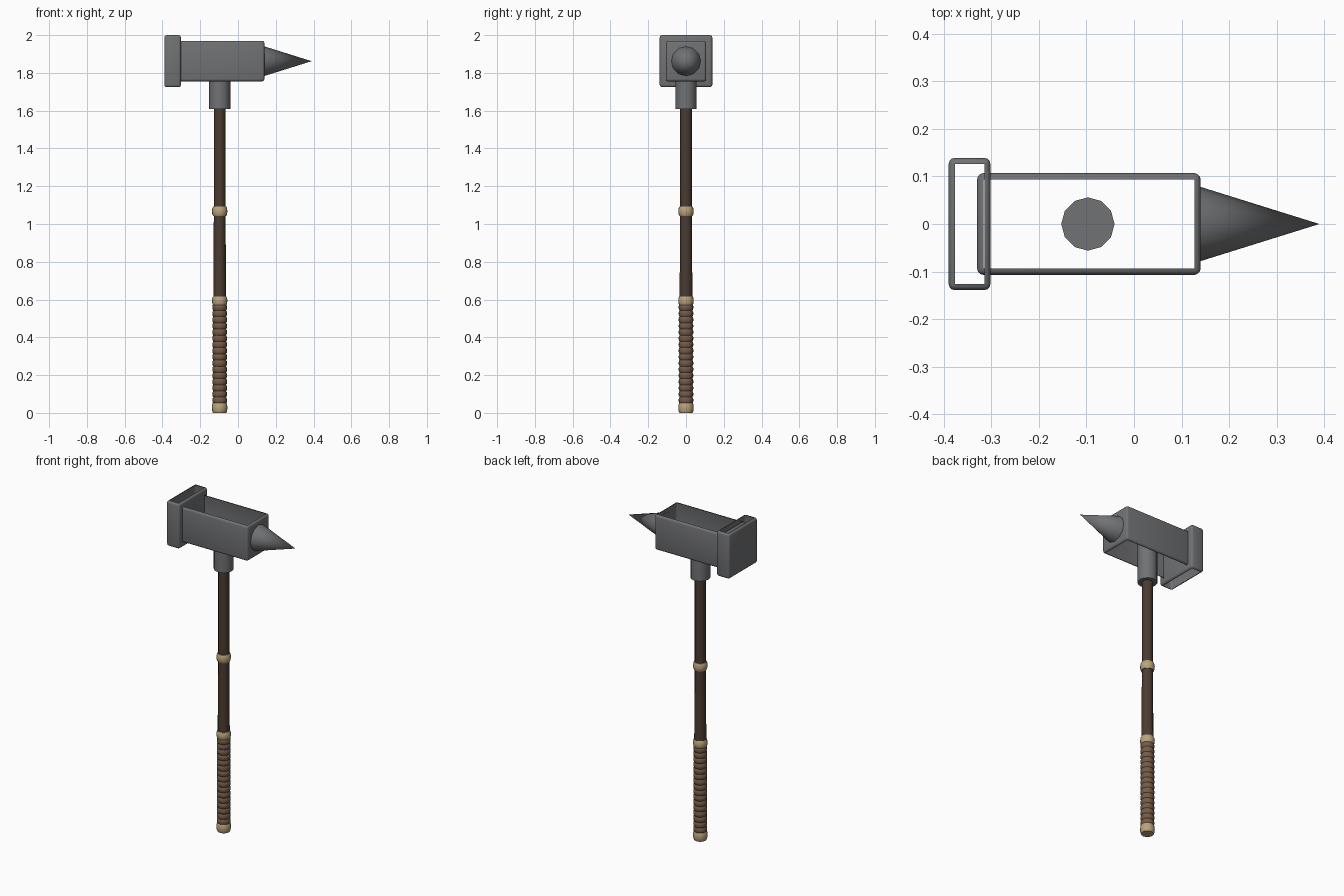
import bpy, bmesh, math
from mathutils import Matrix

cube = bpy.data.objects.get("Cube")
if cube:
    bpy.data.objects.remove(cube, do_unlink=True)

AXIS_X = -0.097   # handle centre line
HEAD_Z = 1.862    # hammer head centre height


def material(name, color):
    m = bpy.data.materials.new(name)
    m.use_nodes = True
    m.diffuse_color = (*color, 1)
    bsdf = m.node_tree.nodes["Principled BSDF"]
    bsdf.inputs["Base Color"].default_value = (*color, 1)
    bsdf.inputs["Roughness"].default_value = 0.6
    return m


steel = material("dark steel", (0.165, 0.168, 0.175))
wood = material("dark wood", (0.07, 0.045, 0.03))
leather = material("brown leather", (0.18, 0.105, 0.065))
brass = material("pale brass", (0.5, 0.37, 0.2))


def finish(bm, name, mat, angle=40):
    mesh = bpy.data.meshes.new(name)
    bm.to_mesh(mesh)
    bm.free()
    obj = bpy.data.objects.new(name, mesh)
    bpy.context.collection.objects.link(obj)
    mesh.materials.append(mat)
    bpy.ops.object.select_all(action="DESELECT")
    obj.select_set(True)
    bpy.context.view_layer.objects.active = obj
    bpy.ops.object.shade_smooth_by_angle(angle=math.radians(angle))
    return obj


def open_box(name, x0, x1, half_y, z0, z1, bevel=0.013):
    """Rounded box whose flat top and bottom are left open."""
    bm = bmesh.new()
    place = Matrix.Translation(((x0 + x1) / 2, 0, (z0 + z1) / 2))
    size = Matrix.Diagonal((x1 - x0, 2 * half_y, z1 - z0, 1))
    bmesh.ops.create_cube(bm, size=1, matrix=place @ size)
    bmesh.ops.bevel(bm, geom=bm.edges[:], offset=bevel, segments=3,
                    profile=0.5, affect="EDGES")
    bm.normal_update()
    flat = [f for f in bm.faces if abs(f.normal.z) > 0.99]
    bmesh.ops.delete(bm, geom=flat, context="FACES")
    return finish(bm, name, steel)


def lathe(name, profile, mat, sides=16, angle=40):
    """Capped solid of revolution about the handle from (radius, z) points."""
    bm = bmesh.new()
    rings = []
    for r, z in profile:
        turns = [2 * math.pi * i / sides for i in range(sides)]
        rings.append([bm.verts.new((AXIS_X + r * math.cos(a), r * math.sin(a), z))
                      for a in turns])
    for low, high in zip(rings, rings[1:]):
        for i in range(sides):
            j = (i + 1) % sides
            bm.faces.new((low[i], low[j], high[j], high[i]))
    bm.faces.new(rings[0][::-1])
    bm.faces.new(rings[-1])
    return finish(bm, name, mat, angle)


# Hammer head: body, striking plate, spike
open_box("head_body", -0.33, 0.14, 0.107, 1.755, 1.97)
open_box("striking_plate", -0.39, -0.302, 0.139, 1.724, 2.0)

bm = bmesh.new()
tip_x, base_x = 0.39, 0.137
bmesh.ops.create_cone(
    bm, cap_ends=True, segments=12, radius1=0.079, radius2=0, depth=tip_x - base_x,
    matrix=Matrix.Translation(((tip_x + base_x) / 2, 0, HEAD_Z))
    @ Matrix.Rotation(math.pi / 2, 4, "Y"))
finish(bm, "spike", steel)

# Socket joining head and handle
lathe("socket", [(0.056, 1.608), (0.056, 1.87)], steel, sides=12)

# Wooden shaft, slightly tapered
lathe("shaft", [(0.034, 0.02), (0.034, 0.6), (0.031, 1.07), (0.031, 1.65)],
      wood, sides=12)

# Ridged leather grip
ridges, start, end = 16, 0.05, 0.575
step = (end - start) / ridges
grip = []
for i in range(ridges):
    z = start + i * step
    grip += [(0.034, z), (0.038, z + step * 0.2),
             (0.039, z + step * 0.5), (0.038, z + step * 0.8)]
grip.append((0.034, end))
lathe("grip_wrap", grip, leather)

# Brass collars with softly rounded rims
for name, z0, z1 in (("pommel_collar", 0, 0.055),
                     ("grip_collar", 0.57, 0.617),
                     ("middle_collar", 1.043, 1.092)):
    lathe(name, [(0.035, z0), (0.039, z0 + 0.008), (0.041, (z0 + z1) / 2),
                 (0.039, z1 - 0.008), (0.035, z1)], brass)
